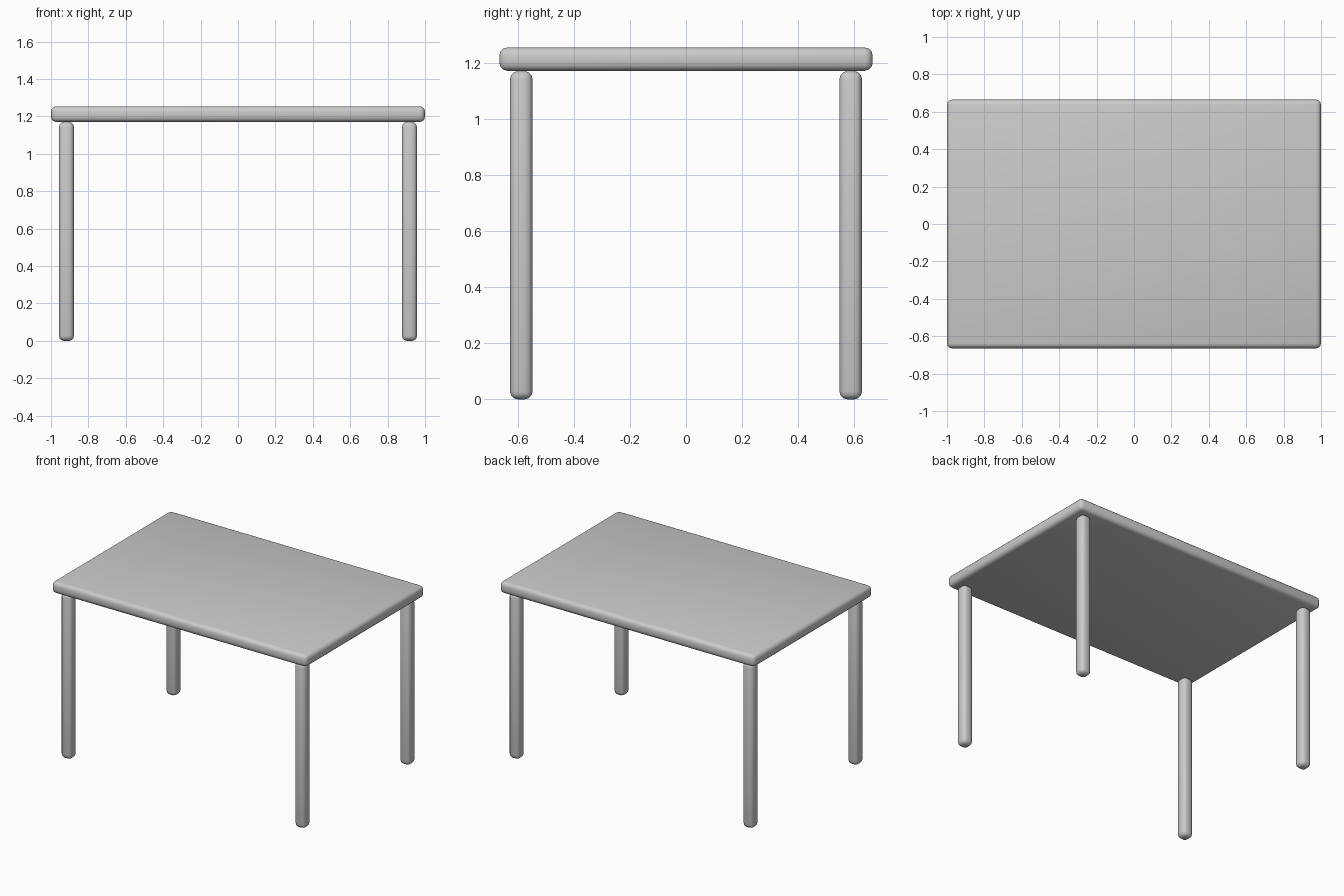
import bpy

if "Cube" in bpy.data.objects:
    bpy.data.objects.remove(bpy.data.objects["Cube"])

BEVEL = 0.028


def rounded_box(name, size, center):
    """Box with softly rounded edges."""
    bpy.ops.mesh.primitive_cube_add(size=1, location=center)
    ob = bpy.context.object
    ob.name = name
    ob.scale = size
    bpy.ops.object.transform_apply(location=False, rotation=False, scale=True)
    mod = ob.modifiers.new("soft_edges", 'BEVEL')
    mod.width = BEVEL
    mod.segments = 3
    mod.limit_method = 'ANGLE'
    bpy.ops.object.modifier_apply(modifier=mod.name)
    bpy.ops.object.shade_smooth_by_angle()
    return ob


# Table top slab
rounded_box("table_top", (2.0, 1.33, 0.083), (0, 0, 1.2125))

# Four legs near the corners
for side, sx in (("left", -1), ("right", 1)):
    for end, sy in (("front", -1), ("back", 1)):
        rounded_box(f"{end}_{side}_leg", (0.08, 0.08, 1.17),
                    (sx * 0.917, sy * 0.587, 0.585))
